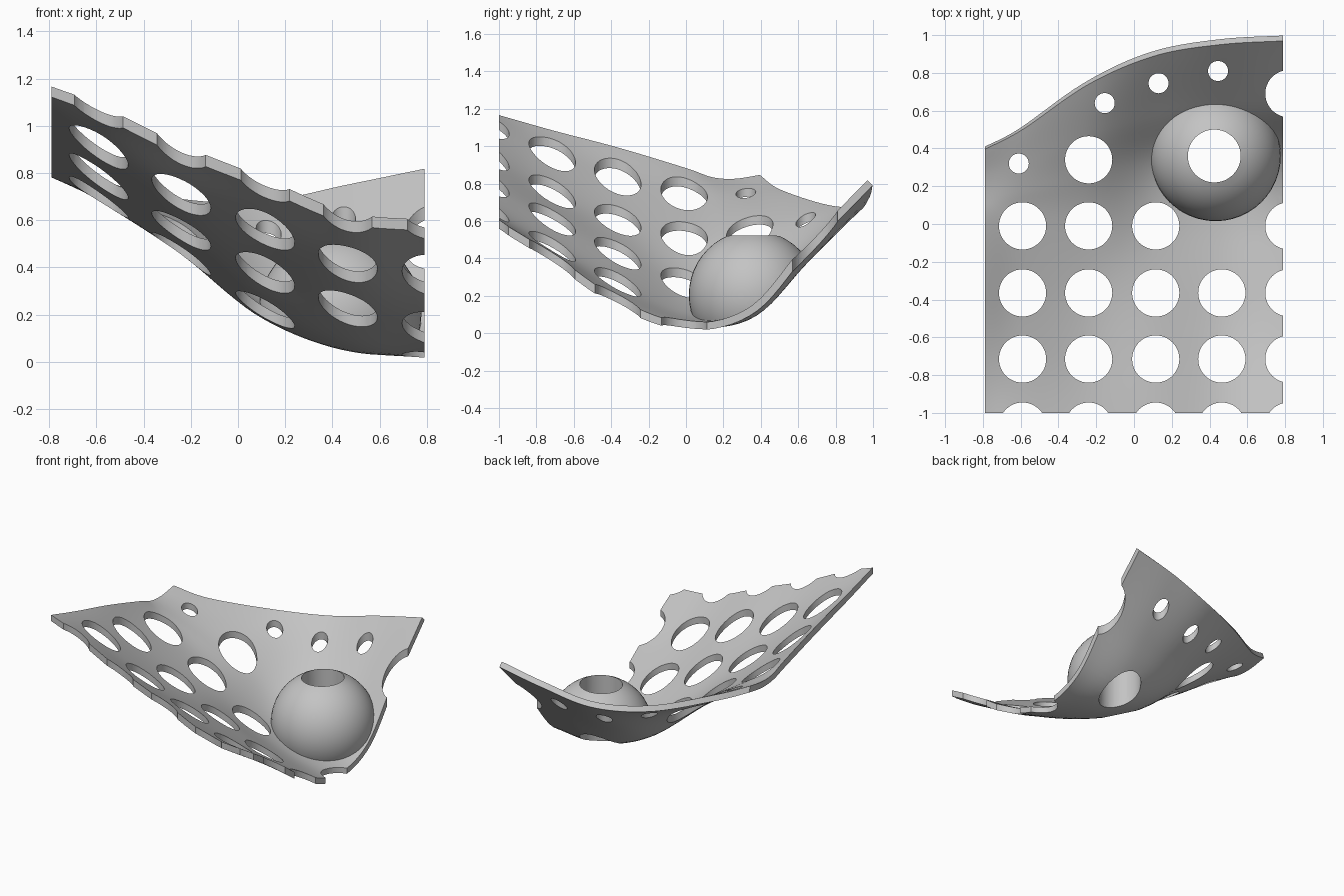
import bpy, bmesh
from mathutils import Matrix, Vector

cube = bpy.data.objects.get("Cube")
if cube:
    bpy.data.objects.remove(cube)

grey = bpy.data.materials.new("light_grey")
grey.use_nodes = True
COLOUR = (0.55, 0.55, 0.55, 1)
grey.diffuse_color = COLOUR
grey.node_tree.nodes["Principled BSDF"].inputs["Base Color"].default_value = COLOUR

# Control net: column x, back edge y, heights from front to back
FRONT_ROWS = (-1, -.71, -.36, 0)
BACK_ROWS = (.35, .65, 1)
COLUMNS = [
    (-.80, .42, (1.17, 1.09, 1.00, .89, .84, .83, .85)),
    (-.59, .53, (1.09, .96, .83, .74, .73, .74, .77)),
    (-.24, .77, (.92, .75, .60, .51, .52, .59, .69)),
    (.11, .92, (.78, .61, .43, .26, .24, .42, .68)),
    (.46, .98, (.635, .46, .27, .11, .12, .40, .75)),
    (.80, 1.0, (.60, .42, .18, .055, .14, .47, .82)),
]
THICK = .04
BACK_INSET = .03
STEPS = 48


def spline(pts, u):
    """Smooth curve through pts, u counts control points."""
    p = [2 * pts[0] - pts[1]] + pts + [2 * pts[-1] - pts[-2]]
    i = min(max(int(u), 0), len(pts) - 2)
    t = u - i
    a, b, c, d = p[i:i + 4]
    return b + (c - a) * t / 2 + (2 * a - 5 * b + 4 * c - d) * t**2 / 2 + (3 * b - a - 3 * c + d) * t**3 / 2


def net_column(x, back, heights):
    ys = list(FRONT_ROWS) + [f * (back - BACK_INSET) for f in BACK_ROWS]
    return [Vector((x, y, z)) for y, z in zip(ys, heights)]


NET = [net_column(*c) for c in COLUMNS]


def surface_point(i, j):
    # Runs slightly past the front and sides, to be trimmed square
    u = -.2 + (len(NET) - .6) * i / STEPS
    v = -.2 + (len(NET[0]) - .8) * j / STEPS
    return spline([spline(col, v) for col in NET], u)


def make_object(name, bm):
    bmesh.ops.recalc_face_normals(bm, faces=bm.faces)
    me = bpy.data.meshes.new(name)
    bm.to_mesh(me)
    bm.free()
    me.materials.append(grey)
    ob = bpy.data.objects.new(name, me)
    bpy.context.collection.objects.link(ob)
    return ob


def sheet_solid(name, lower, upper):
    """Closed solid between two layers derived from the curved surface."""
    bm = bmesh.new()
    grid = [[bm.verts.new(surface_point(i, j)) for j in range(STEPS + 1)] for i in range(STEPS + 1)]
    for i in range(STEPS):
        for j in range(STEPS):
            bm.faces.new((grid[i][j], grid[i + 1][j], grid[i + 1][j + 1], grid[i][j + 1]))
    bm.normal_update()
    normals = {v: v.normal.copy() for col in grid for v in col}
    base = list(normals)
    ring = bmesh.ops.duplicate(bm, geom=bm.faces[:] + bm.edges[:] + bm.verts[:])
    copy = ring["vert_map"]
    rim = [e for e in bm.edges if e.is_boundary]
    for v in base:
        w = copy[v]
        co = v.co.copy()
        v.co, w.co = upper(co, normals[v]), lower(co, normals[v])
    bmesh.ops.bridge_loops(bm, edges=rim)
    return make_object(name, bm)


def cylinders(name, holes, sides=48):
    bm = bmesh.new()
    for x, y, r in holes:
        bmesh.ops.create_cone(bm, cap_ends=True, segments=sides, radius1=r, radius2=r,
                              depth=6, matrix=Matrix.Translation((x, y, 0)))
    return make_object(name, bm)


def carve(ob, *cuts):
    """Apply boolean cuts to the object's mesh."""
    for cutter, operation in cuts:
        m = ob.modifiers.new(operation, 'BOOLEAN')
        m.object, m.operation, m.solver = cutter, operation, 'EXACT'
    deps = bpy.context.evaluated_depsgraph_get()
    me = bpy.data.meshes.new_from_object(ob.evaluated_get(deps))
    ob.modifiers.clear()
    ob.data = me


def shade(ob, angle):
    bpy.ops.object.select_all(action='DESELECT')
    ob.select_set(True)
    bpy.context.view_layer.objects.active = ob
    bpy.ops.object.shade_smooth_by_angle(angle=angle)


# Curved plate
plate = sheet_solid("curved_plate", lambda p, n: p - n * THICK, lambda p, n: p)

# Square trim for the front and both sides
bm = bmesh.new()
bmesh.ops.create_cube(bm, size=1, matrix=Matrix.Translation((0, .5, 0)) @ Matrix.Diagonal((1.58, 3, 6, 1)))
trim = make_object("trim_block", bm)

# Regular grid of large holes, plus the holes along the raised back
HOLE = .125
holes = [(x, y, HOLE) for y in (-1.07, -.715, -.365, -.01)
         for x in (-.59, -.24, .115, .465, .82) if (x, y) != (.465, -.01)]
holes += [(-.24, .34, HOLE), (.82, .69, HOLE)]
holes += [(x, y, .053) for x, y in ((-.61, .32), (-.155, .64), (.13, .745), (.445, .81))]
BALL = Vector((.432, .36, .205))
bore = (.425, .36, .14)
drill = cylinders("hole_cutters", holes + [bore])
carve(plate, (trim, 'INTERSECT'), (drill, 'DIFFERENCE'))

# Bored ball, seated in the plate
bm = bmesh.new()
bmesh.ops.create_uvsphere(bm, u_segments=48, v_segments=24, radius=.345, matrix=Matrix.Translation(BALL))
ball = make_object("bored_ball", bm)
above = sheet_solid("seat_cutter", lambda p, n: p - n * THICK / 2, lambda p, n: Vector((p.x, p.y, 3)))
bore_drill = cylinders("bore_cutter", [bore])
carve(ball, (above, 'INTERSECT'), (bore_drill, 'DIFFERENCE'))

for helper in (trim, drill, above, bore_drill):
    bpy.data.objects.remove(helper)
for ob in (plate, ball):
    shade(ob, .5)
